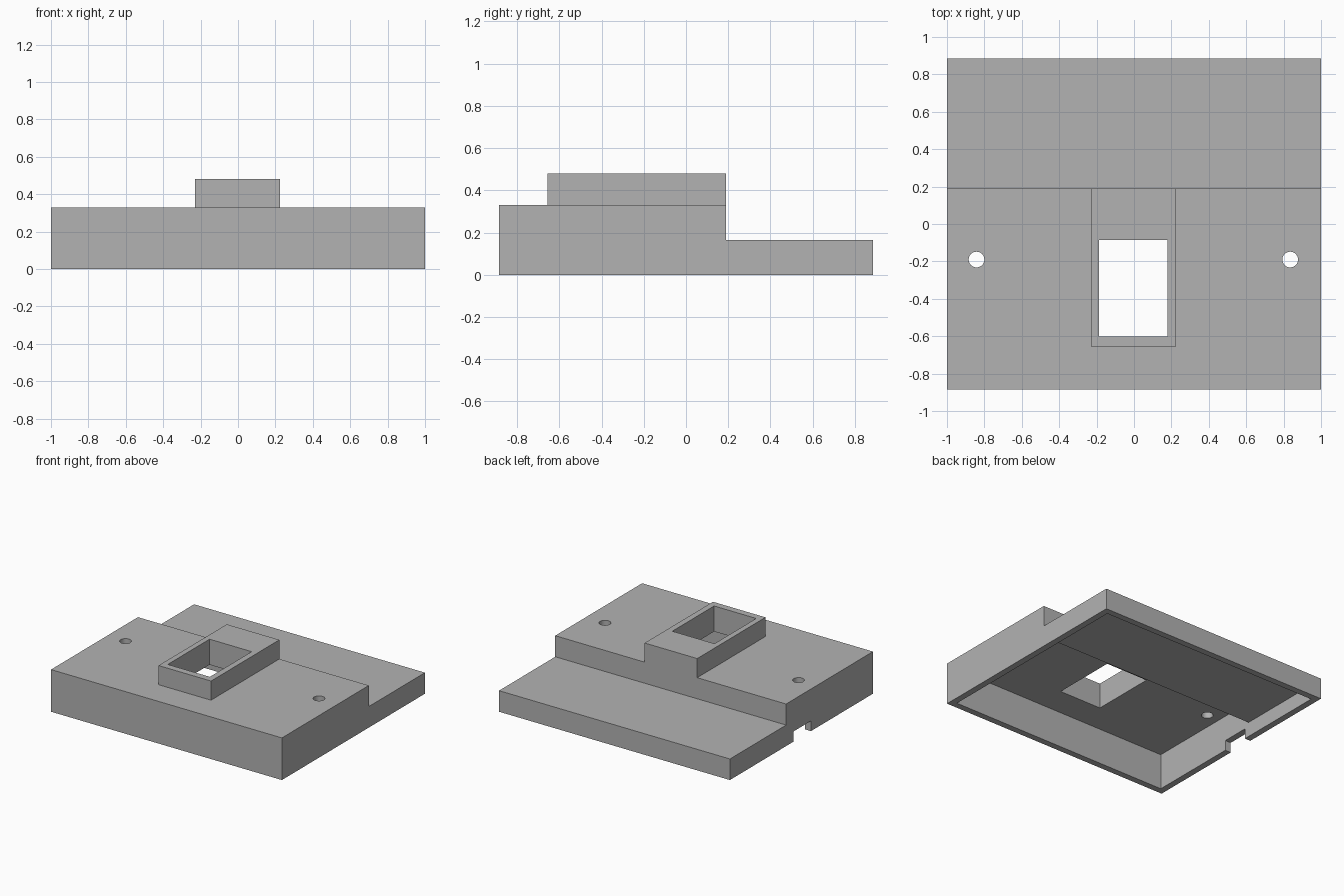
import bpy
import bmesh

cube = bpy.data.objects.get("Cube")
if cube:
    bpy.data.objects.remove(cube, do_unlink=True)

HALF_Y, STEP_Y = 0.885, 0.19
LOW_TOP, HIGH_TOP, COLLAR_TOP = 0.165, 0.33, 0.48
WALL = 0.05

grey = bpy.data.materials.new("plain grey")
grey.use_nodes = True
grey.diffuse_color = (0.45, 0.45, 0.45, 1)
grey.node_tree.nodes["Principled BSDF"].inputs["Base Color"].default_value = (0.45, 0.45, 0.45, 1)


def finish(name, bm):
    bmesh.ops.recalc_face_normals(bm, faces=bm.faces)
    mesh = bpy.data.meshes.new(name)
    bm.to_mesh(mesh)
    bm.free()
    mesh.materials.append(grey)
    obj = bpy.data.objects.new(name, mesh)
    bpy.context.scene.collection.objects.link(obj)
    return obj


def prism(name, profile, half_width):
    """Side profile in y, z swept across x."""
    bm = bmesh.new()
    face = bm.faces.new([bm.verts.new((-half_width, y, z)) for y, z in profile])
    swept = bmesh.ops.extrude_face_region(bm, geom=[face])["geom"]
    bmesh.ops.translate(bm, vec=(2 * half_width, 0, 0),
                        verts=[g for g in swept if isinstance(g, bmesh.types.BMVert)])
    return finish(name, bm)


def box(name, low, high):
    bm = bmesh.new()
    bmesh.ops.create_cube(bm, size=1)
    for v in bm.verts:
        v.co = [a + (b - a) * (c + 0.5) for a, b, c in zip(low, high, v.co)]
    return finish(name, bm)


def cylinder(name, x, y, radius):
    bm = bmesh.new()
    bmesh.ops.create_cone(bm, cap_ends=True, segments=32, radius1=radius,
                          radius2=radius, depth=2)
    bmesh.ops.translate(bm, vec=(x, y, 0), verts=bm.verts)
    return finish(name, bm)


def combine(target, tool, operation):
    tool.hide_render = True
    mod = target.modifiers.new(tool.name, "BOOLEAN")
    mod.operation, mod.object, mod.solver = operation, tool, "EXACT"
    bpy.context.view_layer.objects.active = target
    bpy.ops.object.modifier_apply(modifier=mod.name)
    bpy.data.objects.remove(tool, do_unlink=True)


def step_profile(inset, bottom):
    back, front, step = HALF_Y - inset, inset - HALF_Y, STEP_Y - inset
    low, high = LOW_TOP - inset, HIGH_TOP - inset
    return [(front, bottom), (back, bottom), (back, low),
            (step, low), (step, high), (front, high)]


# Stepped housing with a raised collar
housing = prism("housing", step_profile(0, 0), 1)
collar = box("collar", (-0.23, -0.655, HIGH_TOP - 0.03), (0.225, STEP_Y, COLLAR_TOP))
combine(housing, collar, "UNION")

# Hollow underside, following the stepped outside
combine(housing, prism("cavity", step_profile(WALL, -0.1), 1 - WALL), "DIFFERENCE")

# Window through the collar
combine(housing, box("window", (-0.187, -0.602, 0.1), (0.178, -0.085, 1)), "DIFFERENCE")

# Two screw holes
for x in (-0.842, 0.835):
    combine(housing, cylinder("screw_hole", x, -0.19, 0.042), "DIFFERENCE")

# Cable notch in the right wall
combine(housing, box("cable_notch", (-1.1, -0.118, -0.1), (-0.9, 0.1, 0.08)), "DIFFERENCE")
